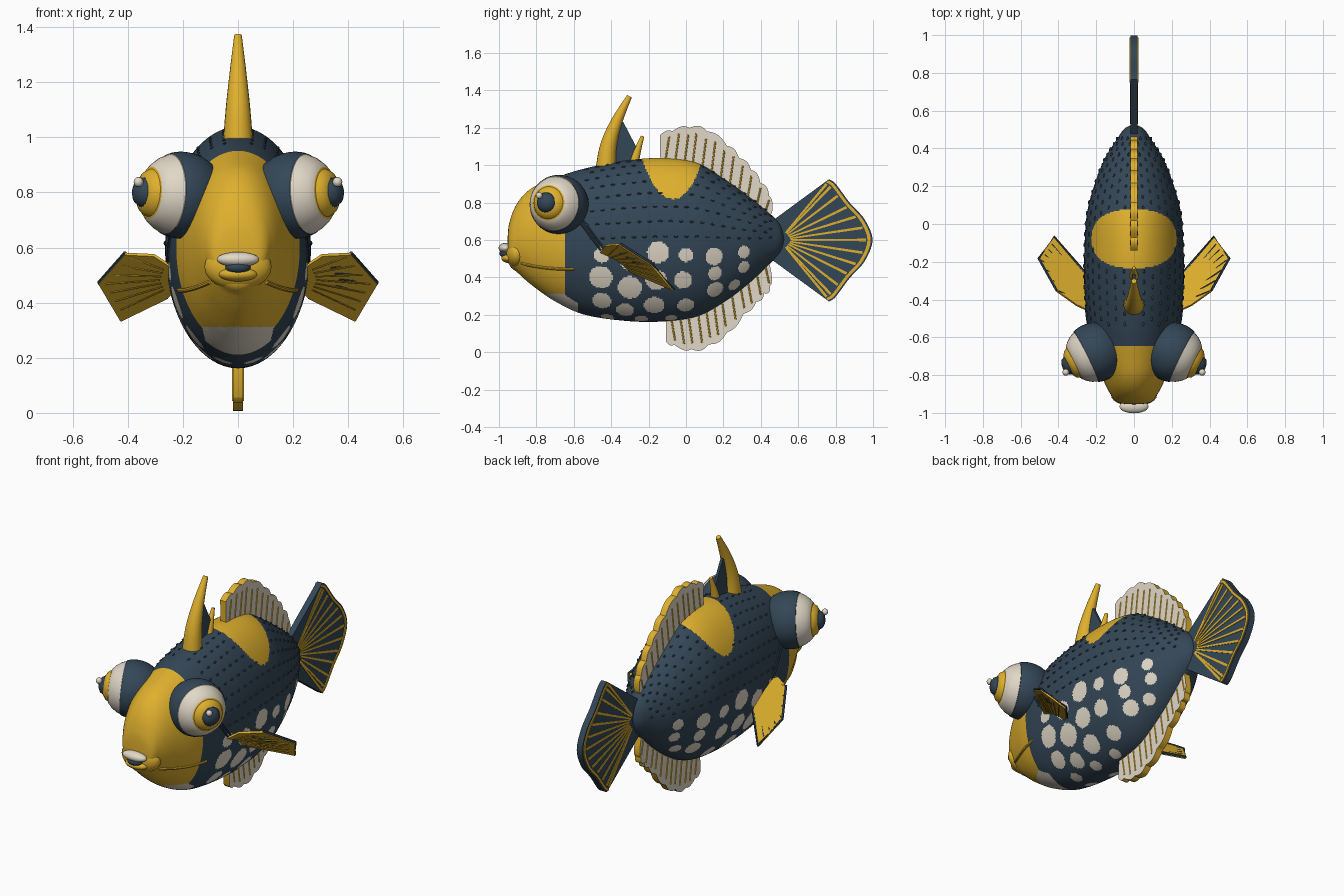
import bpy, bmesh, math
from mathutils import Vector as V

if "Cube" in bpy.data.objects:
    bpy.data.objects.remove(bpy.data.objects["Cube"])

COLOURS = {"yellow": (.74, .435, .027), "slate_blue": (.034, .062, .094),
           "cream": (.75, .685, .57)}
KEYS = list(COLOURS)
MATS = []
for key, c in COLOURS.items():
    m = bpy.data.materials.new(key)
    m.diffuse_color = (*c, 1)
    m.use_nodes = True
    m.node_tree.nodes["Principled BSDF"].inputs["Base Color"].default_value = m.diffuse_color
    MATS.append(m)


def make(name, parts, angle=40):
    """Join parts (verts, faces, colours) into one smooth-shaded object."""
    bm = bmesh.new()
    for verts, faces, cols in parts:
        vs = [bm.verts.new(v) for v in verts]
        for f, c in zip(faces, cols):
            bm.faces.new([vs[i] for i in f]).material_index = KEYS.index(c)
    bmesh.ops.remove_doubles(bm, verts=bm.verts, dist=1e-5)
    bmesh.ops.recalc_face_normals(bm, faces=bm.faces)
    me = bpy.data.meshes.new(name)
    bm.to_mesh(me)
    bm.free()
    for m in MATS:
        me.materials.append(m)
    me.polygons.foreach_set("use_smooth", [True] * len(me.polygons))
    me.set_sharp_from_angle(angle=math.radians(angle))
    bpy.context.collection.objects.link(bpy.data.objects.new(name, me))


def loft(rings, col, cap=None):
    """Skin closed rings; col is a colour or a rule on the face centre."""
    n = len(rings[0])
    verts = [V(p) for r in rings for p in r]
    faces = [(a * n + i, a * n + (i + 1) % n, (a + 1) * n + (i + 1) % n, (a + 1) * n + i)
             for a in range(len(rings) - 1) for i in range(n)]
    caps = [tuple(range(n)), tuple(range(len(verts) - n, len(verts)))]
    rule = col if callable(col) else (lambda p: col)
    cols = [rule(sum((verts[i] for i in f), V()) / len(f)) for f in faces + caps]
    if cap:
        cols[-2:] = [cap, cap]
    return verts, faces + caps, cols


def tube(pts, radii, col, n=8):
    pts = [V(p) for p in pts]
    if not isinstance(radii, (list, tuple)):
        radii = [radii] * len(pts)
    rings = []
    for i, p in enumerate(pts):
        t = (pts[min(i + 1, len(pts) - 1)] - pts[max(i - 1, 0)]).normalized()
        a = t.cross(V((0, 0, 1)) if abs(t.x) > .7 else V((1, 0, 0))).normalized()
        b = t.cross(a)
        rings.append([p + radii[i] * (a * math.cos(k * math.tau / n) + b * math.sin(k * math.tau / n))
                      for k in range(n)])
    return loft(rings, col)


def ball(c, r, col, n=24):
    rings = []
    for j in range(n // 2 + 1):
        u = math.pi * j / (n // 2)
        rings.append([(c[0] + r[0] * math.sin(u) * math.cos(k * math.tau / n),
                       c[1] + r[1] * math.sin(u) * math.sin(k * math.tau / n),
                       c[2] - r[2] * math.cos(u)) for k in range(n)])
    return loft(rings, col)


def flip(part):
    return [V((-v.x, v.y, v.z)) for v in part[0]], part[1], part[2]


def both(*parts):
    return list(parts) + [flip(p) for p in parts]


def spline(pts, n):
    """Catmull-Rom samples through tuples of any length."""
    out = []
    for i in range(len(pts) - 1):
        p0, p1, p2, p3 = pts[max(i - 1, 0)], pts[i], pts[i + 1], pts[min(i + 2, len(pts) - 1)]
        for k in range(n):
            t = k / n
            out.append(tuple(.5 * (2 * b + (c - a) * t + (2 * a - 5 * b + 4 * c - d) * t * t
                                   + (3 * b - a - 3 * c + d) * t ** 3)
                             for a, b, c, d in zip(p0, p1, p2, p3)))
    return out + [tuple(pts[-1])]


# body stations: y, top z, bottom z, half width
SECTIONS = [(-.955, .58, .58, 0), (-.945, .69, .47, .085), (-.90, .80, .425, .125),
            (-.82, .88, .355, .165), (-.70, .932, .272, .21), (-.55, .98, .203, .242),
            (-.35, 1.02, .17, .262), (-.15, 1.038, .163, .263), (.05, 1.015, .188, .25),
            (.20, .93, .265, .212), (.34, .83, .37, .158), (.45, .74, .475, .09),
            (.505, .68, .535, .05), (.53, .6, .6, 0)]
stations = spline(SECTIONS, 26)


def on_body(y, z=None, ang=None):
    """Point on the right flank by height, or by angle from the back."""
    _, zt, zb, w = min(stations, key=lambda s: abs(s[0] - y))
    c, h = (zt + zb) / 2, (zt - zb) / 2
    if ang is None:
        ang = math.acos(max(-1, min(1, (z - c) / h)))
    return V((w * math.sin(ang), y, c + h * math.cos(ang)))


# flank spots: y, z, radius
SPOTS = [(-.15, .535, .058), (0, .52, .037), (.15, .512, .047), (.31, .535, .034), (.31, .455, .034),
         (-.455, .40, .063), (-.30, .345, .065), (-.16, .385, .056), (-.015, .385, .048),
         (-.30, .485, .05), (.155, .422, .038), (.155, .335, .046), (-.45, .275, .052),
         (-.325, .225, .048), (-.17, .25, .055), (0, .25, .045), (.26, .36, .035), (-.45, .52, .042),
         (-.42, .188, .036), (-.24, .178, .036), (-.08, .182, .034)]
spots = [(on_body(y, z), r) for y, z, r in SPOTS]


def saddle(p):
    return p.z > .7 and abs(p.x / .225) ** 2.6 + abs((p.y + .078) / .155) ** 2.3 < 1


def skin(p):
    if p.y < -.575 and p.z < .312 and abs(p.x) < .105 + .25 * (p.z - .21):
        return "cream"
    if p.y < -.645 or saddle(p):
        return "yellow"
    q = V((abs(p.x), p.y, p.z))
    if p.z < .65 and any((q - s).length_squared < r * r for s, r in spots):
        return "cream"
    return "slate_blue"


N = 280
make("body", [loft([[(w * math.sin(k * math.tau / N), y,
                      (zt + zb) / 2 + (zt - zb) / 2 * math.cos(k * math.tau / N))
                     for k in range(N)] for y, zt, zb, w in stations], skin)], 80)

# rows of low scale bumps along the upper flanks
bumps = []
for row in range(8):
    for k in range(18):
        p = on_body(-.53 + .056 * k + .028 * (row % 2), ang=.2 + .19 * row)
        if p.y < .46 and not saddle(p):
            bumps.append(ball(p, (.006, .013, .006), "slate_blue", 8))
make("scale_bumps", both(*bumps))

# eyes turned on a slanted axis
C, D = V((.207, -.68, .79)), V((.89, -.44, .07)).normalized()
prof = [(-.163 * math.cos(a * .1), .158 * math.sin(a * .1)) for a in range(19)]
prof += [(.053, .148), (.054, .145), (.08, .134), (.105, .116), (.125, .095), (.127, .087),
         (.145, .077), (.158, .056), (.159, .052), (.177, .042), (.187, .024), (.191, 0)]


def eye_colour(p):
    t = (p - C).dot(D)
    return ("slate_blue" if t < .0535 or t > .1585 else "cream" if t < .1255 else "yellow")


make("eyes", both(tube([C + D * t for t, r in prof], [r for t, r in prof], eye_colour, 40)))
make("eye_glints", both(ball((.361, -.785, .838), (.018, .018, .018), "cream", 12)))

# mouth
make("snout", [ball((0, -.905, .53), (.122, .06, .083), "yellow")])
make("upper_lip", [ball((0, -.967, .557), (.077, .035, .027), "cream")])
make("mouth", [ball((0, -.962, .528), (.046, .036, .024), "slate_blue")])
make("lower_lip", [ball((0, -.947, .503), (.07, .04, .026), "yellow")])

# cheek and gill ridges laid on the body
make("cheek_ridges", both(tube([on_body(-.88 + .028 * i, .475 - .007 * i + .0004 * i * i)
                                for i in range(11)], .008, "yellow")))
make("gill_ridges", both(*[tube([on_body(-.57 + o + .0115 * i, .70 - .0155 * i) for i in range(11)],
                                .006, "slate_blue") for o in (0, .022)]))


def fin(outer, inner, h, side, rim):
    """Upright slab fin between two y-z curves of equal length."""
    return loft([[(h, *o), (-h, *o), (-h, *i), (h, *i)] for o, i in zip(outer, inner)],
                lambda p: side if abs(p.x) > .8 * h else rim)


def mix(a, b, t):
    return tuple(p + (q - p) * t for p, q in zip(a, b))


def rib(a, b, w0, w1, h, col):
    """Thin straight ray showing on both faces of an upright fin."""
    dy, dz = b[0] - a[0], b[1] - a[1]
    k = 1 / math.hypot(dy, dz)
    off = (-dz * k, dy * k)
    return fin([(p[0] + off[0] * w, p[1] + off[1] * w) for p, w in ((a, w0), (b, w1))],
               [(p[0] - off[0] * w, p[1] - off[1] * w) for p, w in ((a, w0), (b, w1))], h, col, col)


# scalloped soft dorsal fin and anal fin
DORSAL = [(-.137, 1.165), (-.07, 1.187), (.02, 1.205), (.115, 1.185), (.22, 1.11),
          (.286, 1.043), (.35, .98), (.40, .91), (.447, .84), (.463, .755)]
ANAL = [(-.105, .053), (-.06, .035), (.03, .011), (.125, .037), (.22, .10),
        (.31, .20), (.377, .265), (.42, .31), (.452, .35), (.455, .44)]
for name, edge, s, y0 in (("dorsal_fin", DORSAL, 1, -.137), ("anal_fin", ANAL, -1, -.105)):
    outer = spline(edge, 10)
    n = len(outer) - 1
    inner = []
    for i in range(n + 1):
        y = y0 + (.44 - y0) * i / n
        inner.append((y, on_body(y, ang=0 if s > 0 else math.pi).z - .04 * s))
        bulge = .016 * abs(math.sin(math.pi * 9 * i / n)) - .006
        outer[i] = (outer[i][0] + .4 * bulge, outer[i][1] + .9 * s * bulge)
    make(name, [fin(outer, inner, .019, "cream", "yellow")])
    # near-parallel rays leaning slightly back
    rays = []
    for k in range(12):
        y = y0 + .055 + k * (.455 - y0 - .06) / 11
        o = min(outer, key=lambda q: abs(q[0] - y))
        root = (o[0] - .025, on_body(o[0] - .025, ang=0 if s > 0 else math.pi).z - .01 * s)
        rays.append(tube([(.018, *mix(o, root, t)) for t in (.2, 1)], .005, "yellow", 6))
    make(name + "_rays", both(*rays))

# tail fan with rays and trim
half = [(.765, .925), (.80, .90), (.875, .80), (.955, .71), (.997, .60)]
edge = spline(half + [(y, 1.196 - z) for y, z in half[-2::-1]], 8)
n = len(edge) - 1
make("tail_fin", [fin(edge, [(.465, .705 - .215 * i / n) for i in range(n + 1)], .018,
                      "slate_blue", "slate_blue")])
make("tail_rays", [rib(mix((.50, .60), e, .12), mix((.50, .60), e, .93), .004, .007, .021, "yellow")
                   for e in [edge[round(2 + k * (n - 4) / 12)] for k in range(13)]])
make("tail_trim", [fin([mix(e, (.50, .60), .02) for e in edge],
                       [mix(e, (.50, .60), .055) for e in edge], .023, "yellow", "yellow")])

# front spines with the web between them
spine = spline([(-.43, .96, .056), (-.415, 1.1, .045), (-.372, 1.23, .031), (-.302, 1.369, .014)], 6)
make("tall_spine", [tube([(0, y, z) for y, z, r in spine], [r for y, z, r in spine], "yellow", 20)])
spine = spline([(-.285, .98, .028), (-.262, 1.07, .02), (-.232, 1.155, .009)], 5)
make("short_spine", [tube([(0, y, z) for y, z, r in spine], [r for y, z, r in spine], "yellow", 14)])
make("spine_web", [fin([(-.37, 1.23), (-.335, 1.23), (-.262, 1.09)],
                       [(-.42, 1.0), (-.35, 1.0), (-.28, 1.0)], .008, "slate_blue", "slate_blue")])

# slanted pectoral fins with a dark trailing border
outline = [V(p) for p in ((.24, -.46, .53), (.305, -.43, .572), (.41, -.355, .577), (.505, -.185, .47),
                          (.425, -.07, .335), (.26, -.26, .415), (.22, -.33, .45))]
nrm = (outline[4] - outline[2]).cross(outline[5] - outline[1]).normalized() * .006
if nrm.z < 0:
    nrm.negate()
parts = [loft([[p + nrm for p in outline], [p - nrm for p in outline]], "yellow", "yellow"),
         tube([p + nrm * .8 for p in outline[2:6]], .007, "slate_blue", 6)]
for k in range(7):
    a = outline[0].lerp(outline[6], .25 + k / 12)
    tip = outline[2].lerp(outline[3], k / 3) if k < 3 else outline[3].lerp(outline[4], (k - 3) / 4)
    parts.append(tube([a.lerp(tip, t) + nrm for t in (.5, .95)], .004, "slate_blue", 6))
    parts.append(tube([a.lerp(tip, t) - nrm for t in (.2, .9)], .003, "yellow", 6))
make("pectoral_fins", both(*parts), 30)
